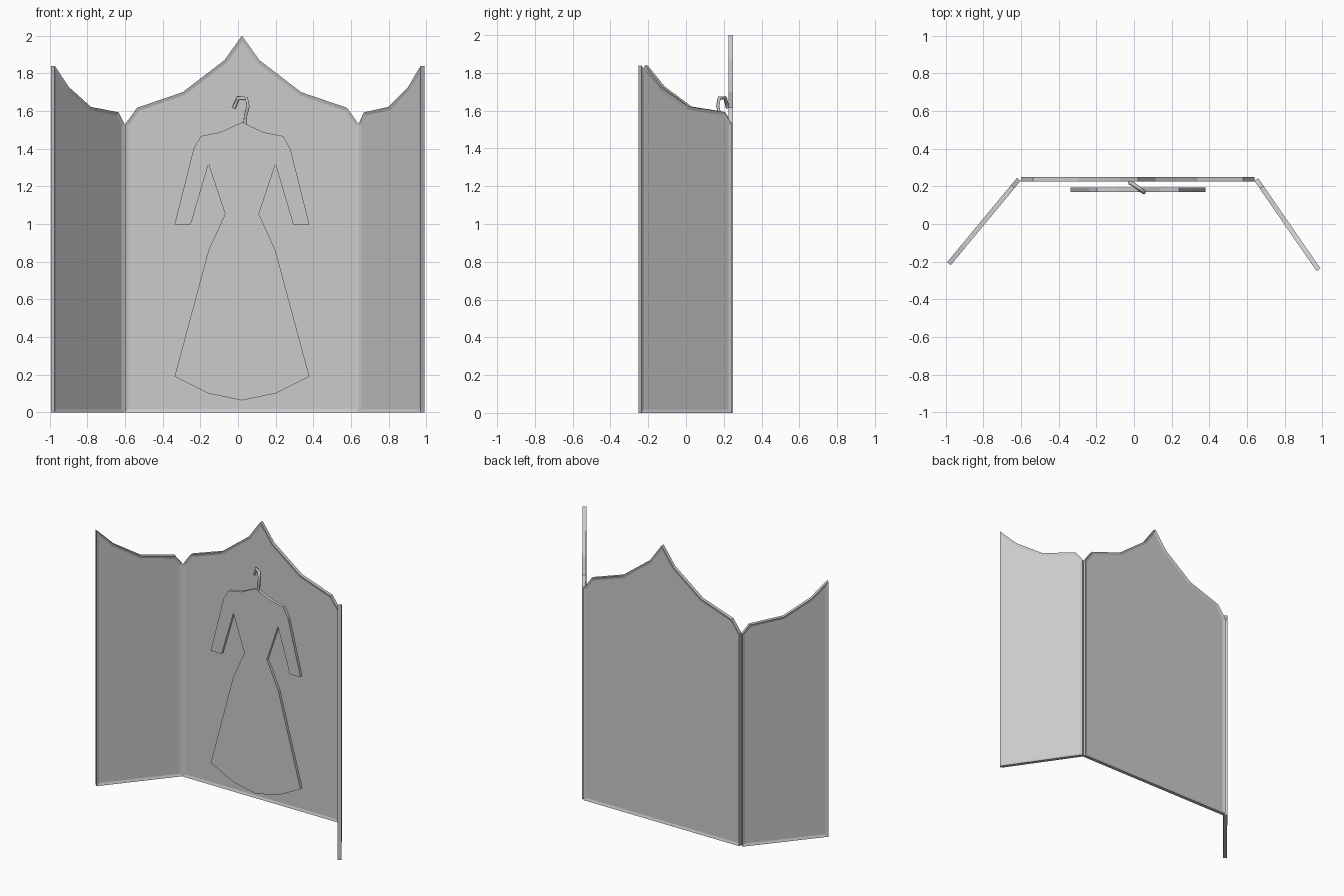
import bpy, bmesh, math
from mathutils import Matrix, Vector

if "Cube" in bpy.data.objects:
    bpy.data.objects.remove(bpy.data.objects["Cube"])


def prism(name, outline, thick, matrix, border=0.0, recess=0.0):
    """Extrude an x-z outline along y, optionally recessing both broad faces."""
    bm = bmesh.new()
    face = bm.faces.new([bm.verts.new((x, -thick / 2, z)) for x, z in outline])
    ext = bmesh.ops.extrude_face_region(bm, geom=[face], use_keep_orig=True)
    moved = [g for g in ext["geom"] if isinstance(g, bmesh.types.BMVert)]
    bmesh.ops.translate(bm, verts=moved, vec=(0, thick, 0))
    bmesh.ops.recalc_face_normals(bm, faces=bm.faces)
    bm.normal_update()
    if border:
        for f in [f for f in bm.faces if abs(f.normal.y) > 0.9]:
            push = f.normal.copy() * -recess
            bmesh.ops.inset_region(bm, faces=[f], thickness=border,
                                   use_even_offset=True, use_boundary=True)
            bmesh.ops.translate(bm, verts=list(f.verts), vec=push)
    bm.transform(matrix)
    bmesh.ops.recalc_face_normals(bm, faces=bm.faces)
    me = bpy.data.meshes.new(name)
    bm.to_mesh(me)
    bm.free()
    ob = bpy.data.objects.new(name, me)
    bpy.context.collection.objects.link(ob)
    return ob


def mirrored(half):
    """Complete a right-half outline whose first and last points lie on x = 0."""
    return half + [(-x, z) for x, z in reversed(half[1:-1])]


THICK, BORDER, RECESS = 0.025, 0.018, 0.006
MID = 0.021

# Centre panel with peaked top
top = [(0.62, 0), (0.62, 1.53), (0.558, 1.617), (0.315, 1.70), (0.093, 1.87), (0, 2.0)]
prism("centre_panel", mirrored([(0, 0)] + top)[1:], THICK,
      Matrix.Translation((MID, 0.2375, 0)), BORDER, RECESS)

# Folding wing panels, swept up towards the outer edge
wing = [(0, 0), (0.582, 0), (0.582, 1.84), (0.465, 1.728), (0.28, 1.622),
        (0.05, 1.593), (0, 1.53)]
for name, start, end in (("left_wing_panel", (-0.612, 0.237), (-0.985, -0.213)),
                         ("right_wing_panel", (0.65, 0.236), (0.98, -0.243))):
    angle = math.atan2(end[1] - start[1], end[0] - start[0])
    m = Matrix.Translation((start[0], start[1], 0)) @ Matrix.Rotation(angle, 4, 'Z')
    prism(name, wing, THICK, m, BORDER, RECESS)

# Flat dress hanging in front of the centre panel
dress = [(0, 0.063), (0.178, 0.10), (0.358, 0.19), (0.178, 0.86), (0.09, 1.053),
         (0.178, 1.317), (0.272, 0.998), (0.358, 0.998), (0.257, 1.40),
         (0.218, 1.467), (0.117, 1.487), (0, 1.54)]
prism("dress", mirrored(dress), 0.023, Matrix.Translation((MID, 0.182, 0)))

# Square-section hanger hook
curve = bpy.data.curves.new("hook_path", 'CURVE')
curve.dimensions = '3D'
curve.bevel_depth = 0.011
curve.bevel_resolution = 0
curve.use_fill_caps = True
path = [(0.035, 0.183, 1.53), (0.041, 0.178, 1.58), (0.054, 0.168, 1.625),
        (0.045, 0.176, 1.667), (0.0, 0.208, 1.667), (-0.023, 0.22, 1.615)]
spline = curve.splines.new('POLY')
spline.points.add(len(path) - 1)
for p, co in zip(spline.points, path):
    p.co = (*co, 1)
hook = bpy.data.objects.new("hanger_hook", curve)
bpy.context.collection.objects.link(hook)
